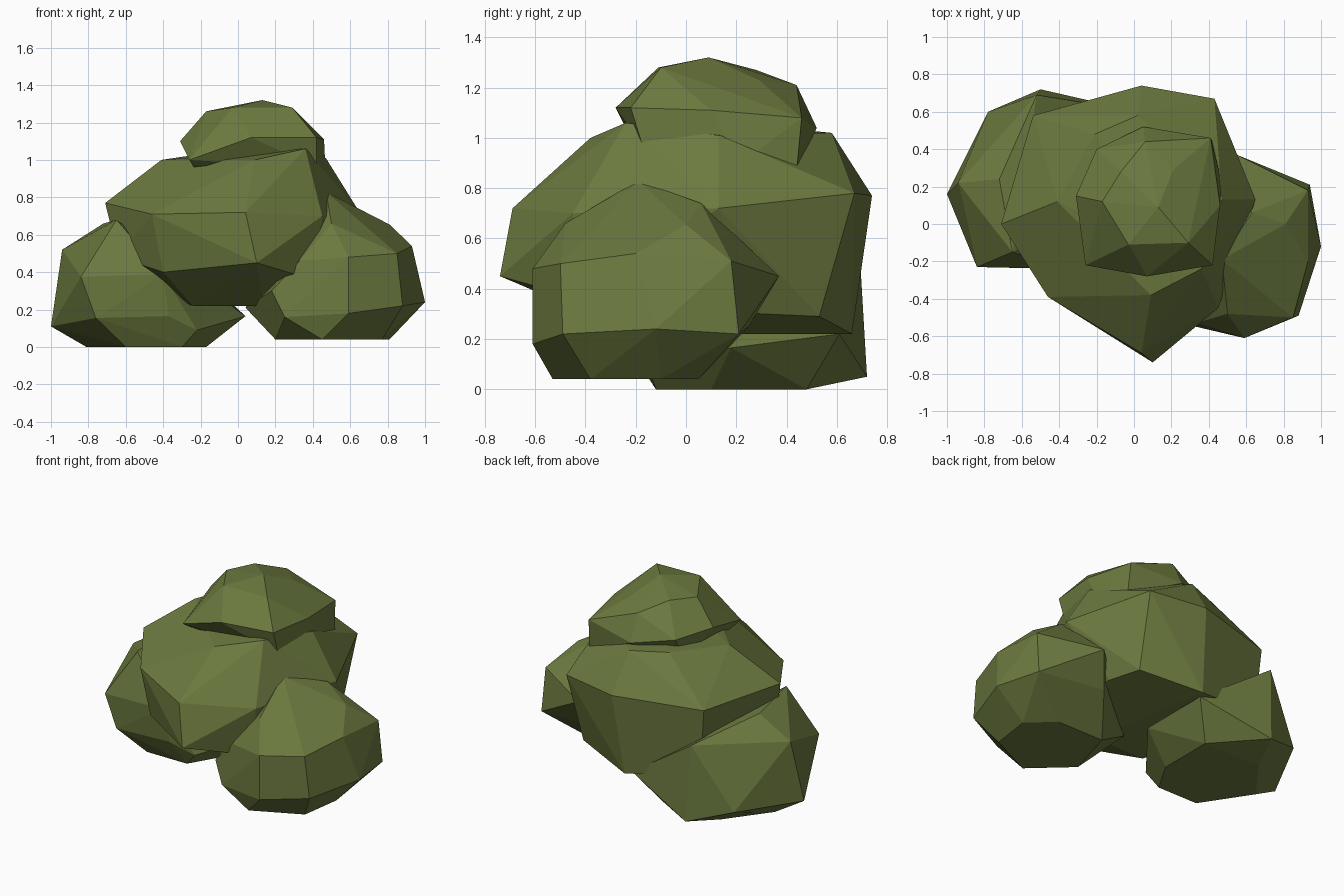
import bpy
import bmesh
from math import radians

default_cube = bpy.data.objects.get("Cube")
if default_cube:
    bpy.data.objects.remove(default_cube, do_unlink=True)


def make_material(name, colour):
    material = bpy.data.materials.new(name)
    material.use_nodes = True
    material.diffuse_color = colour
    shader = material.node_tree.nodes["Principled BSDF"]
    shader.inputs["Base Color"].default_value = colour
    shader.inputs["Roughness"].default_value = 1
    return material


olive_green = make_material("olive green leaves", (.15, .195, .05, 1))


def leaf_clump(name, **tiers):
    """Wrap a faceted convex shell around the corner points of each tier."""
    shell = bmesh.new()
    for corners in tiers.values():
        for corner in corners:
            shell.verts.new(corner)
    result = bmesh.ops.convex_hull(shell, input=shell.verts[:])
    inside = {item for item in result["geom_interior"] + result["geom_unused"]
              if isinstance(item, bmesh.types.BMVert)}
    bmesh.ops.delete(shell, geom=list(inside), context="VERTS")
    # Merge nearly flat neighbours into broad facets
    bmesh.ops.dissolve_limit(shell, angle_limit=radians(5),
                             verts=shell.verts[:], edges=shell.edges[:])
    bmesh.ops.recalc_face_normals(shell, faces=shell.faces[:])
    mesh = bpy.data.meshes.new(name)
    shell.to_mesh(mesh)
    shell.free()
    mesh.materials.append(olive_green)
    clump = bpy.data.objects.new(name, mesh)
    bpy.context.scene.collection.objects.link(clump)
    return clump


# Large middle clump
leaf_clump(
    "middle_clump",
    crown=[(.09, -.38, 1), (.36, -.24, 1.06), (.47, .13, 1.01),
           (.02, .58, 1.02), (-.21, .48, 1.03), (-.41, .12, 1)],
    shoulder=[(.04, -.69, .72), (.45, -.45, .7), (.65, .13, .72), (.43, .67, .78),
              (.04, .74, .77), (-.54, .58, .76), (-.71, 0, .77), (-.46, -.39, .71)],
    belly=[(.1, -.74, .45), (.4, -.42, .36), (-.4, -.37, .4),
           (-.64, -.05, .48), (-.6, .2, .4)],
    base=[(-.24, -.2, .22), (.14, -.2, .22), (.45, .3, .3), (.4, .53, .29),
          (0, .66, .22), (-.5, .56, .3)],
)

# Small clump on top
leaf_clump(
    "top_clump",
    crown=[(.13, .09, 1.32), (-.17, .12, 1.26), (-.03, -.11, 1.28), (.29, -.1, 1.28),
           (.21, .29, 1.23), (-.07, .28, 1.27), (.06, .44, 1.21)],
    shoulder=[(-.31, .15, 1.1), (.07, -.28, 1.12), (.42, -.22, 1.12),
              (.46, .1, 1.11), (.41, .46, 1.08), (.05, .52, 1.04), (-.2, .4, 1.08)],
    base=[(-.26, -.22, 1), (-.24, -.18, .97), (.42, -.17, .96), (.47, .22, .9),
          (.42, .44, .87), (-.2, .3, .9)],
)

# Low clump on the model's left
leaf_clump(
    "left_clump",
    crown=[(.47, -.19, .83), (.5, -.48, .66), (.81, 0, .655), (.63, .06, .74)],
    shoulder=[(.59, -.61, .48), (.85, -.5, .5), (.93, -.2, .54), (.93, .18, .51),
              (.55, .37, .45), (.33, -.53, .46)],
    belly=[(.59, -.61, .18), (.88, -.49, .22), (1, -.12, .24), (.94, .21, .22),
           (.25, -.53, .16), (.18, -.5, .3), (.04, -.05, .21), (.45, .25, .25)],
    base=[(.81, -.1, .04), (.77, -.38, .04), (.45, -.53, .04),
          (.2, -.3, .04), (.3, .05, .04), (.65, .05, .04)],
)

# Low clump on the model's right
leaf_clump(
    "right_clump",
    crown=[(-.72, .24, .66), (-.65, -.15, .68), (-.94, .22, .52), (-.52, .69, .56)],
    shoulder=[(-.84, -.23, .375), (-.4, -.24, .39)],
    belly=[(-1, .16, .11), (-.76, -.22, .155), (-.37, -.21, .165), (.04, .18, .165),
           (-.02, .61, .22), (-.22, -.15, .09), (-.78, .6, .14)],
    base=[(-.81, .2, 0), (-.6, -.12, 0), (-.3, -.12, 0), (-.17, .1, 0),
          (-.17, .48, 0), (-.6, .48, 0), (-.5, .72, .05)],
)
